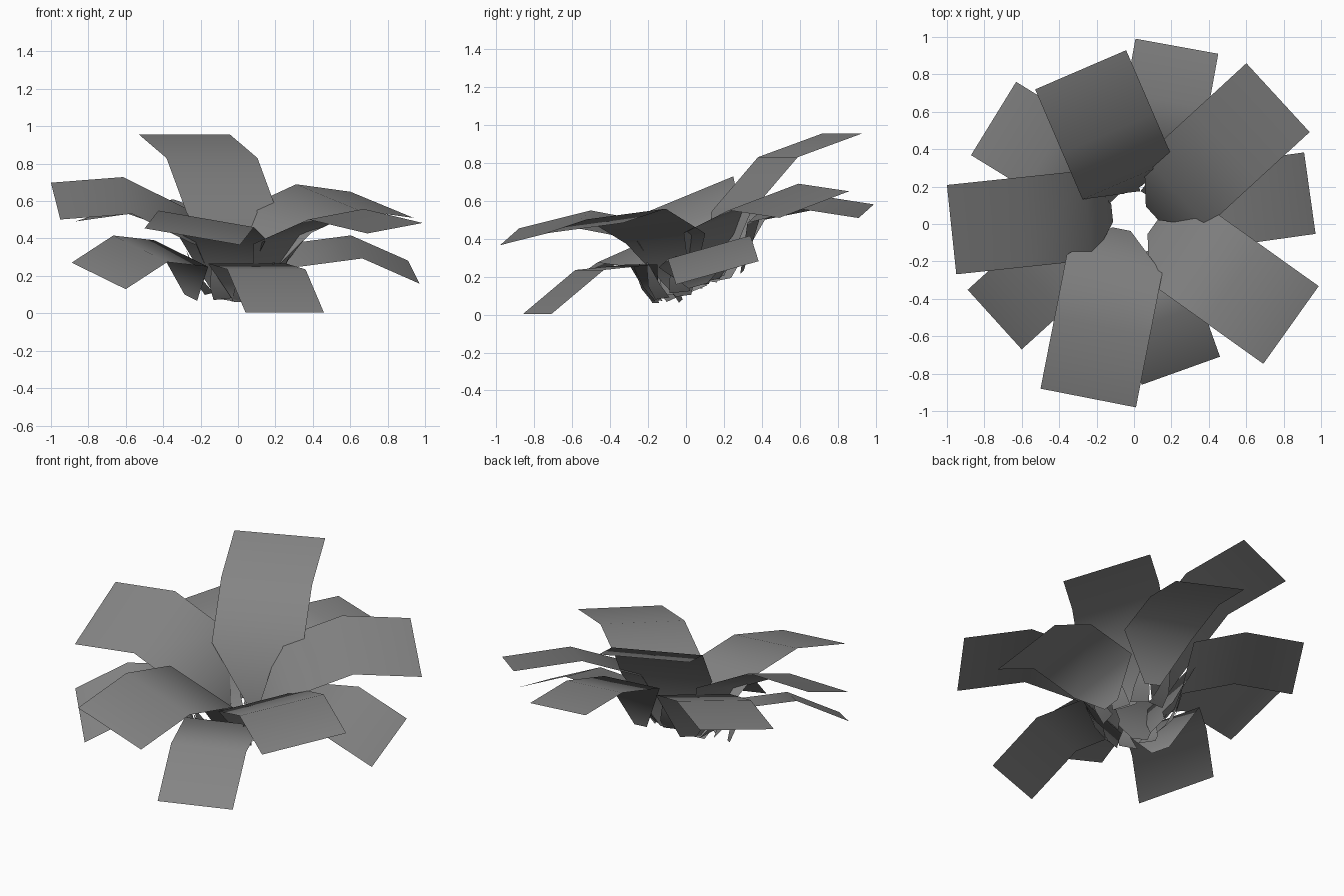
import bpy, bmesh, math
from mathutils import Vector

if "Cube" in bpy.data.objects:
    bpy.data.objects.remove(bpy.data.objects["Cube"])

grey = bpy.data.materials.new("dark_grey_leaf")
grey.diffuse_color = (0.23, 0.23, 0.23, 1)
grey.use_nodes = True
grey.node_tree.nodes["Principled BSDF"].inputs["Base Color"].default_value = grey.diffuse_color


def strip(name, angle, stations, roll=0.0, shift=0.0):
    """Leaf strip: stations are (radius, height, width) from root to tip."""
    a = math.radians(angle)
    out = Vector((math.cos(a), math.sin(a), 0))
    side = Vector((-math.sin(a), math.cos(a), roll))
    flat_side = Vector((-math.sin(a), math.cos(a), 0))
    bm = bmesh.new()
    prev = None
    for r, z, w in stations:
        mid = out * r + flat_side * shift + Vector((0, 0, z))
        pair = [bm.verts.new(mid - side * w / 2), bm.verts.new(mid + side * w / 2)]
        if prev:
            bm.faces.new((prev[0], pair[0], pair[1], prev[1]))
        prev = pair
    mesh = bpy.data.meshes.new(name)
    bm.to_mesh(mesh)
    bm.free()
    for p in mesh.polygons:
        p.use_smooth = True
    mesh.materials.append(grey)
    ob = bpy.data.objects.new(name, mesh)
    bpy.context.collection.objects.link(ob)
    return ob


def base_height(angle, r):
    # the whole rosette leans, so its underside is higher at the back
    return 0.14 + 0.28 * r * math.sin(math.radians(angle))


# Upper ring: angle, sideways shift, width, roll, root radius,
# then (radius, height) of inner fold, outer fold, tip
upper = [
    (113.3, -0.064, 0.53, 0.00, 0.17, (0.23, 0.54), (0.50, 0.83), (0.87, 0.955)),
    (42.6, -0.024, 0.50, 0.28, 0.11, (0.28, 0.50), (0.63, 0.62), (1.024, 0.58)),
    (-35.5, 0.048, 0.51, 0.11, 0.09, (0.25, 0.40), (0.61, 0.53), (0.997, 0.455)),
    (-101.1, -0.061, 0.52, -0.17, 0.04, (0.23, 0.44), (0.575, 0.505), (0.96, 0.41)),
    (186.0, -0.072, 0.48, -0.41, 0.11, (0.24, 0.46), (0.585, 0.63), (0.973, 0.60)),
]
for i, (ang, shift, w, roll, root_r, inner, fold, tip) in enumerate(upper):
    root = (root_r, base_height(ang, 0.25), 0.10)
    strip(f"upper_leaf_{i + 1}", ang,
          [root, (*inner, w), (*fold, w), (*tip, w)], roll, shift)

# Lower ring, same layout, with steeper roots
lower = [
    (8.0, 0.033, 0.44, 0.28, (0.30, 0.31), (0.645, 0.355), (0.954, 0.22)),
    (79.7, -0.056, 0.45, 0.16, (0.38, 0.52), (0.68, 0.59), (0.976, 0.545)),
    (148.4, -0.088, 0.46, -0.17, (0.30, 0.48), (0.60, 0.57), (0.935, 0.53)),
    (-137.8, -0.123, 0.43, -0.33, (0.30, 0.32), (0.595, 0.345), (0.895, 0.20)),
    (-70.3, -0.029, 0.445, 0.00, (0.23, 0.265), (0.53, 0.235), (0.823, 0.003)),
]
for i, (ang, shift, w, roll, inner, fold, tip) in enumerate(lower):
    root = (inner[0] - 0.07, base_height(ang, 0.3), 0.10)
    strip(f"lower_leaf_{i + 1}", ang,
          [root, (*inner, w), (*fold, w), (*tip, w)], roll, shift * 0.99)

# Small pointed bracts around the underside
for i in range(10):
    ang = 25 + i * 36
    z = base_height(ang, 0.22) - 0.01
    strip(f"bract_{i + 1}", ang,
          [(0.17, z, 0.11), (0.23, z + 0.07, 0.09), (0.28, z + 0.19, 0.01)], 0.1)
